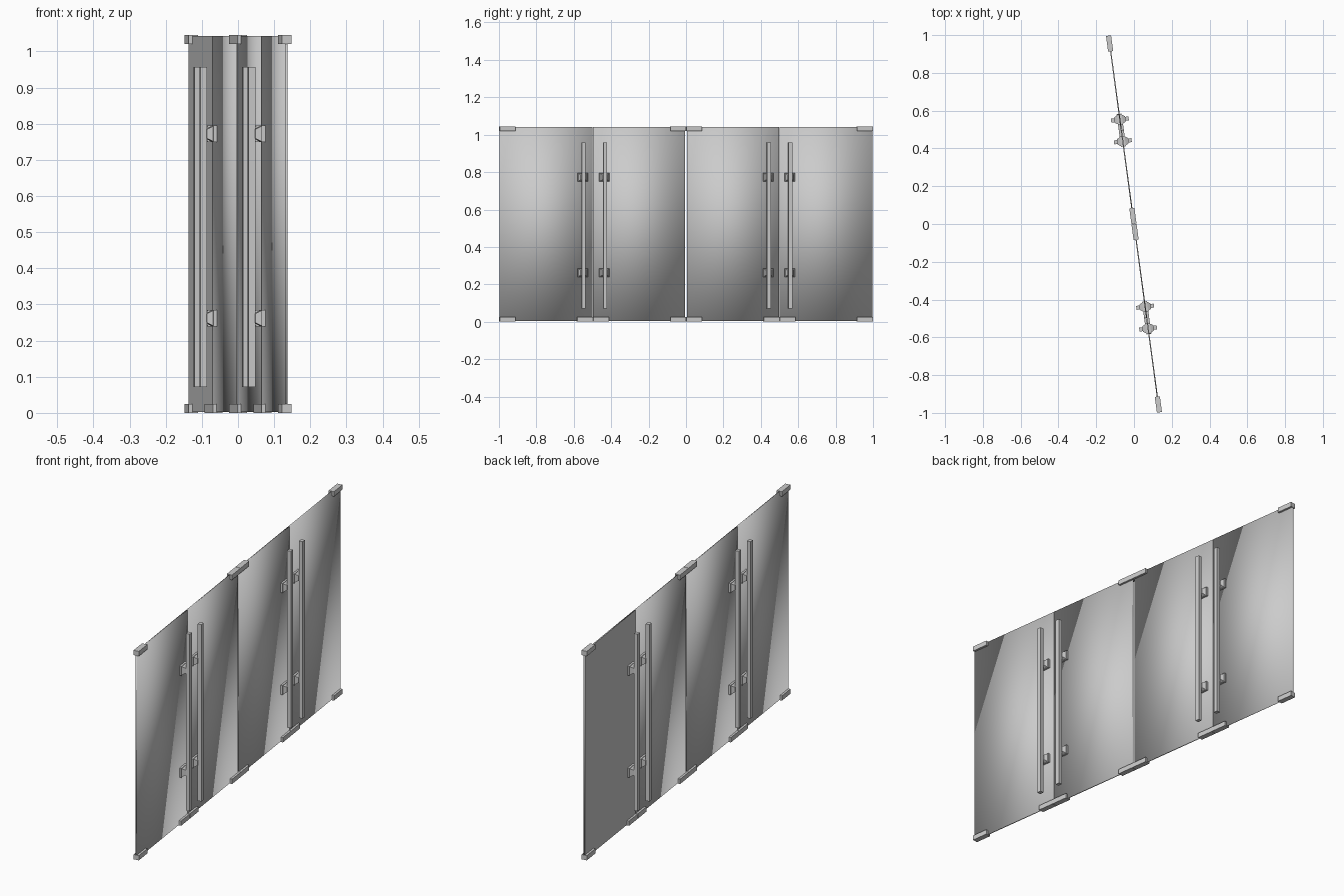
import bpy
from mathutils import Matrix, Vector

cube = bpy.data.objects.get("Cube")
if cube:
    bpy.data.objects.remove(cube, do_unlink=True)

# one grey finish for the whole partition
grey = bpy.data.materials.new("neutral_grey")
grey.use_nodes = True
COLOR = (0.6, 0.6, 0.6, 1)
grey.diffuse_color = COLOR
grey.node_tree.nodes["Principled BSDF"].inputs["Base Color"].default_value = COLOR

# wall direction: local y runs along the wall, local x through it
TURN = Matrix.Rotation(0.1343, 4, 'Z')
HEIGHT = 1.045
HALF = 1.007


def block(name, x, y, z, taper=1.0):
    """Box between ranges; taper shrinks the end at x[1] in y and z."""
    ym, zm = sum(y) / 2, sum(z) / 2
    verts = []
    for i in (0, 1):
        s = taper if i else 1.0
        for py, pz in ((y[0], z[0]), (y[1], z[0]), (y[1], z[1]), (y[0], z[1])):
            verts.append((x[i], ym + (py - ym) * s, zm + (pz - zm) * s))
    faces = [(3, 2, 1, 0), (4, 5, 6, 7)]
    faces += [(i, (i + 1) % 4, (i + 1) % 4 + 4, i + 4) for i in range(4)]
    mesh = bpy.data.meshes.new(name)
    mesh.from_pydata(verts, [], faces)
    if x[1] < x[0]:
        mesh.flip_normals()
    mesh.materials.append(grey)
    obj = bpy.data.objects.new(name, mesh)
    obj.matrix_world = TURN
    bpy.context.collection.objects.link(obj)
    return obj


# four thin door panels with softly blended shading
joints = [-HALF, -0.503, 0, 0.503, HALF]
gaps = [0.002, 0.001, 0.006, 0.001, 0.002]
for i in range(4):
    panel = block(f"door_panel_{i + 1}", (-0.003, 0.003),
                  (joints[i] + gaps[i], joints[i + 1] - gaps[i + 1]),
                  (0.003, HEIGHT - 0.003))
    for face in panel.data.polygons:
        # the last panel keeps one plain flat side
        face.use_smooth = not (i == 3 and face.normal.x < -0.9)

# corner patch fittings: every joint at the floor, fixed joints at the top
W, LONG, TALL = 0.0135, 0.085, 0.024
for i, joint in enumerate(joints):
    for side in (-1, 1):
        if abs(joint + side * LONG) > HALF:
            continue
        span = sorted((joint + side * 0.001, joint + side * LONG))
        block("floor_fitting", (-W, W), span, (0, TALL))
        if i % 2 == 0:
            block("top_fitting", (-W, W), span, (HEIGHT - TALL, HEIGHT))

# pull handles on both faces, beside each meeting edge
for centre in (-0.5, 0.5):
    for edge in (-0.058, 0.058):
        y = centre + edge
        for side in (-1, 1):
            block("pull_bar", (side * 0.028, side * 0.047),
                  (y - 0.0105, y + 0.0105), (0.072, 0.957))
            for z in (0.262, 0.772):
                block("handle_plate", (side * 0.003, side * 0.013),
                      (y - 0.028, y + 0.028), (z - 0.023, z + 0.023))
                block("handle_standoff", (side * 0.013, side * 0.029),
                      (y - 0.024, y + 0.024), (z - 0.021, z + 0.021), 0.6)
